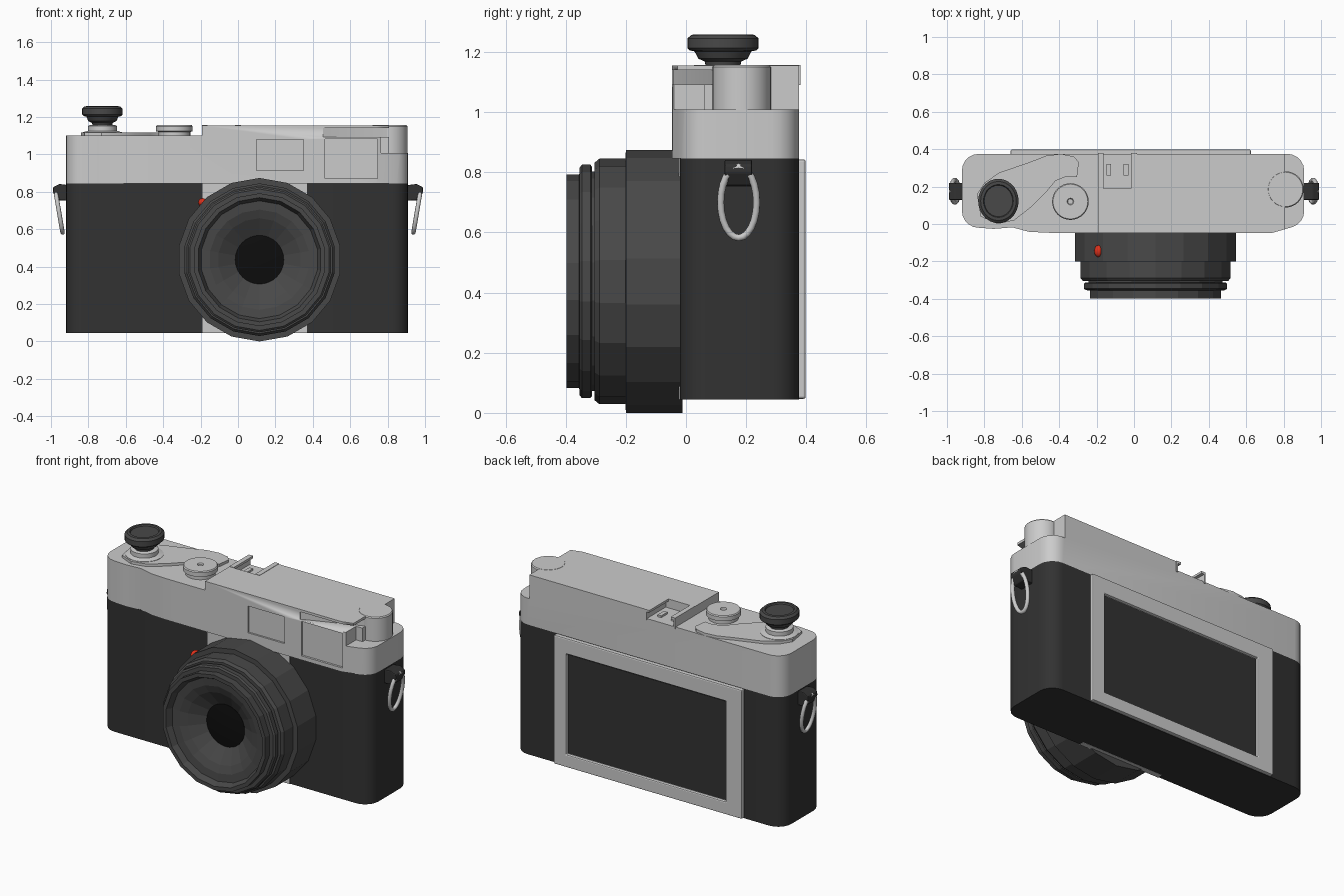
import bpy, bmesh
from math import sin, cos, pi, radians

if "Cube" in bpy.data.objects:
    bpy.data.objects.remove(bpy.data.objects["Cube"])


def mat(name, r, g=None, b=None):
    m = bpy.data.materials.new(name)
    m.diffuse_color = (r, r if g is None else g, r if b is None else b, 1)
    m.use_nodes = True
    m.node_tree.nodes["Principled BSDF"].inputs["Base Color"].default_value = m.diffuse_color
    return m


LEATHER, LENS = mat("leather", 0.032), mat("lens_black", 0.065)
GLASS, RED = mat("glass_black", 0.004), mat("red", 0.75, 0.03, 0.01)


def finish(name, bm, material=None, smooth=True):
    bmesh.ops.recalc_face_normals(bm, faces=bm.faces)
    me = bpy.data.meshes.new(name)
    bm.to_mesh(me)
    bm.free()
    ob = bpy.data.objects.new(name, me)
    bpy.context.collection.objects.link(ob)
    if material:
        me.materials.append(material)
    if smooth:
        activate(ob)
        bpy.ops.object.shade_smooth_by_angle(angle=radians(30))
    return ob


def activate(ob):
    bpy.ops.object.select_all(action='DESELECT')
    ob.select_set(True)
    bpy.context.view_layer.objects.active = ob


def prism(name, pts, a, b, material=None, along='z', smooth=True):
    """Extrude a flat outline from a to b along z (xy outline) or y (xz outline)."""
    bm = bmesh.new()
    put = (lambda p, h: (p[0], p[1], h)) if along == 'z' else (lambda p, h: (p[0], h, p[1]))
    lo = [bm.verts.new(put(p, a)) for p in pts]
    hi = [bm.verts.new(put(p, b)) for p in pts]
    bm.faces.new(lo)
    bm.faces.new(hi)
    n = len(pts)
    for i in range(n):
        j = (i + 1) % n
        bm.faces.new((lo[i], lo[j], hi[j], hi[i]))
    return finish(name, bm, material, smooth)


def box(name, x0, x1, y0, y1, z0, z1, material=None):
    return prism(name, [(x0, y0), (x1, y0), (x1, y1), (x0, y1)], z0, z1, material, smooth=False)


def lathe(name, profile, centre, material=None, axis='z', n=32, smooth=True, sy=1.0):
    """Revolve (radius, height) points about z or y; both ends are capped."""
    bm = bmesh.new()
    rings = []
    for r, h in profile:
        ring = []
        for i in range(n):
            t = pi / 2 + 2 * pi * i / n
            u, v = centre[0] + r * cos(t), centre[1] + r * sin(t) * sy
            ring.append(bm.verts.new((u, v, h) if axis == 'z' else (u, h, v)))
        rings.append(ring)
    for p, q in zip(rings, rings[1:]):
        for i in range(n):
            j = (i + 1) % n
            bm.faces.new((p[i], p[j], q[j], q[i]))
    bm.faces.new(rings[0])
    bm.faces.new(rings[-1])
    return finish(name, bm, material, smooth)


def arc(cx, cy, r, start, steps=5):
    return [(cx + r * cos(start + pi / 2 * i / steps), cy + r * sin(start + pi / 2 * i / steps))
            for i in range(steps + 1)]


def cut(ob, cutter):
    cutter.hide_render = True
    m = ob.modifiers.new("cut", 'BOOLEAN')
    m.operation, m.solver, m.object = 'DIFFERENCE', 'EXACT', cutter
    activate(ob)
    bpy.ops.object.modifier_apply(modifier=m.name)
    bpy.data.objects.remove(cutter)


def bevel(ob, width, segments=2):
    m = ob.modifiers.new("bevel", 'BEVEL')
    m.width, m.segments = width, segments
    m.limit_method = 'ANGLE'


# Leather-covered body and the bare metal strip behind the lens
L, R, F, B, C = -0.92, 0.91, -0.02, 0.375, 0.09
back_corners = arc(R - C, B - C, C, 0) + arc(L + C, B - C, C, pi / 2)
left_front = arc(L + C, F + C, C, pi)
prism("body", back_corners + left_front + arc(R - C, F + C, C, -pi / 2), 0.045, 0.845, LEATHER)
box("front_strip", -0.19, 0.37, -0.024, 0.01, 0.044, 0.85)

# Metal top housing: full height outline, then steps and recesses cut away
front_edge = [(-0.75, -0.026), (-0.65, -0.018), (-0.56, -0.042), (-0.45, -0.047),
              (0.74, -0.047), (0.80, -0.03)]
top = prism("top_housing", back_corners + left_front + front_edge
            + arc(R - C, F + C, C, -pi / 2)[1:], 0.845, 1.155)
cut(top, box("c", -1.1, -0.192, -0.2, 0.6, 1.10, 1.3))          # left deck
cut(top, box("c", 0.808, 1.1, -0.2, 0.6, 1.008, 1.3))           # right shoulder
cut(top, box("c", -0.3, 0.015, 0.19, 0.6, 1.10, 1.3))           # accessory shoe notch
cut(top, box("c", 0.10, 0.35, -0.2, -0.036, 0.915, 1.08))       # small window
cut(top, box("c", 0.465, 0.745, -0.2, -0.034, 0.87, 1.083))     # large window
cut(top, prism("c", [(0.455, -0.2), (0.9, -0.2), (0.9, 0.1), (0.80, 0.09), (0.455, -0.042)],
               1.092, 1.14))                                     # hollow above window
cut(top, box("c", 0.765, 0.9, -0.2, 0.06, 1.008, 1.10))         # hollow beside window

# Accessory shoe rails and springs
for side, x in (("left", -0.192), ("right", 0.015)):
    s = 1 if x < 0 else -1
    wall = sorted((x, x + 0.01 * s))
    lip = sorted((x, x + 0.03 * s))
    spring = sorted((x + 0.045 * s, x + 0.07 * s))
    box(f"shoe_wall_{side}", *wall, 0.19, 0.38, 1.09, 1.15)
    box(f"shoe_lip_{side}", *lip, 0.19, 0.38, 1.143, 1.157)
    box(f"shoe_spring_{side}", *spring, 0.26, 0.32, 1.095, 1.112)

# Right-hand drum
lathe("right_drum", [(0.097, 1.0), (0.097, 1.15), (0.092, 1.156)], (0.81, 0.185))

# Wind lever, its hub and the black knob
prism("wind_lever", [(-0.84, 0.16), (-0.80, 0.22), (-0.72, 0.275), (-0.56, 0.33), (-0.47, 0.365),
                     (-0.39, 0.375), (-0.32, 0.36), (-0.295, 0.33), (-0.305, 0.25),
                     (-0.36, 0.255), (-0.42, 0.23), (-0.47, 0.17), (-0.55, 0.09),
                     (-0.64, 0.02), (-0.73, 0.0), (-0.82, 0.04)], 1.095, 1.116)
KNOB = (-0.725, 0.123)
lathe("lever_hub", [(0.107, 1.09), (0.107, 1.118), (0.078, 1.126), (0.078, 1.152), (0.07, 1.156)],
      KNOB)
lathe("knob", [(0.05, 1.14), (0.055, 1.168), (0.075, 1.178), (0.086, 1.202), (0.1, 1.205),
               (0.108, 1.213), (0.108, 1.245), (0.095, 1.257), (0.08, 1.258), (0.076, 1.25)],
      KNOB, LENS, n=28, sy=1.1)

# Shutter dial
DIAL = (-0.34, 0.12)
lathe("shutter_dial", [(0.085, 1.09), (0.085, 1.12), (0.098, 1.124), (0.098, 1.15), (0.093, 1.156),
                       (0.018, 1.156), (0.014, 1.148)], DIAL)

# Lens barrel: faceted stepped rings, hollow front, dark glass
AXIS = (0.115, 0.437)
lathe("lens_barrel", [(0.437, -0.012), (0.437, -0.20), (0.408, -0.201), (0.408, -0.288),
                      (0.395, -0.304), (0.365, -0.305), (0.365, -0.312), (0.382, -0.313),
                      (0.388, -0.318), (0.388, -0.346), (0.378, -0.354), (0.355, -0.355),
                      (0.355, -0.398), (0.332, -0.398), (0.315, -0.362), (0.268, -0.358),
                      (0.222, -0.34), (0.125, -0.28)], AXIS, LENS, 'y', 18, False)
lathe("lens_glass", [(0.13, -0.27), (0.13, -0.285), (0.09, -0.29), (0.03, -0.293)],
      AXIS, GLASS, 'y', 32)

# Red alignment mark on the barrel
bm = bmesh.new()
bmesh.ops.create_uvsphere(bm, u_segments=16, v_segments=10, radius=1)
dot = finish("red_mark", bm, RED)
dot.location, dot.scale = (-0.19, -0.145, 0.743), (0.023, 0.032, 0.023)

# Rear screen with raised metal frame
frame = box("screen_frame", -0.66, 0.625, 0.36, 0.398, 0.047, 0.843)
cut(frame, box("c", -0.55, 0.54, 0.382, 0.5, 0.125, 0.745))
bevel(frame, 0.007)
box("screen", -0.545, 0.535, 0.37, 0.386, 0.13, 0.74, LEATHER)

# Strap lugs and hanging rings on both sides
for side, s in (("right", 1), ("left", -1)):
    pts = [(0.90, 0.835), (0.955, 0.842), (0.988, 0.825), (0.99, 0.80), (0.965, 0.755), (0.90, 0.752)]
    lug = prism(f"strap_lug_{side}", [(s * x, z) for x, z in pts], 0.128, 0.22, LEATHER, 'y', False)
    bevel(lug, 0.006)
    cu = bpy.data.curves.new(f"strap_ring_{side}", 'CURVE')
    cu.dimensions, cu.bevel_depth, cu.bevel_resolution = '3D', 0.012, 2
    sp = cu.splines.new('POLY')
    sp.points.add(23)
    for i, p in enumerate(sp.points):
        t = 2 * pi * i / 24
        p.co = (s * (0.958 + 0.02 * cos(t)), 0.175 + 0.06 * sin(t), 0.70 + 0.118 * cos(t), 1)
    sp.use_cyclic_u = True
    ring = bpy.data.objects.new(cu.name, cu)
    bpy.context.collection.objects.link(ring)
    activate(ring)
    bpy.ops.object.convert(target='MESH')
    bpy.ops.object.shade_smooth_by_angle(angle=radians(50))
